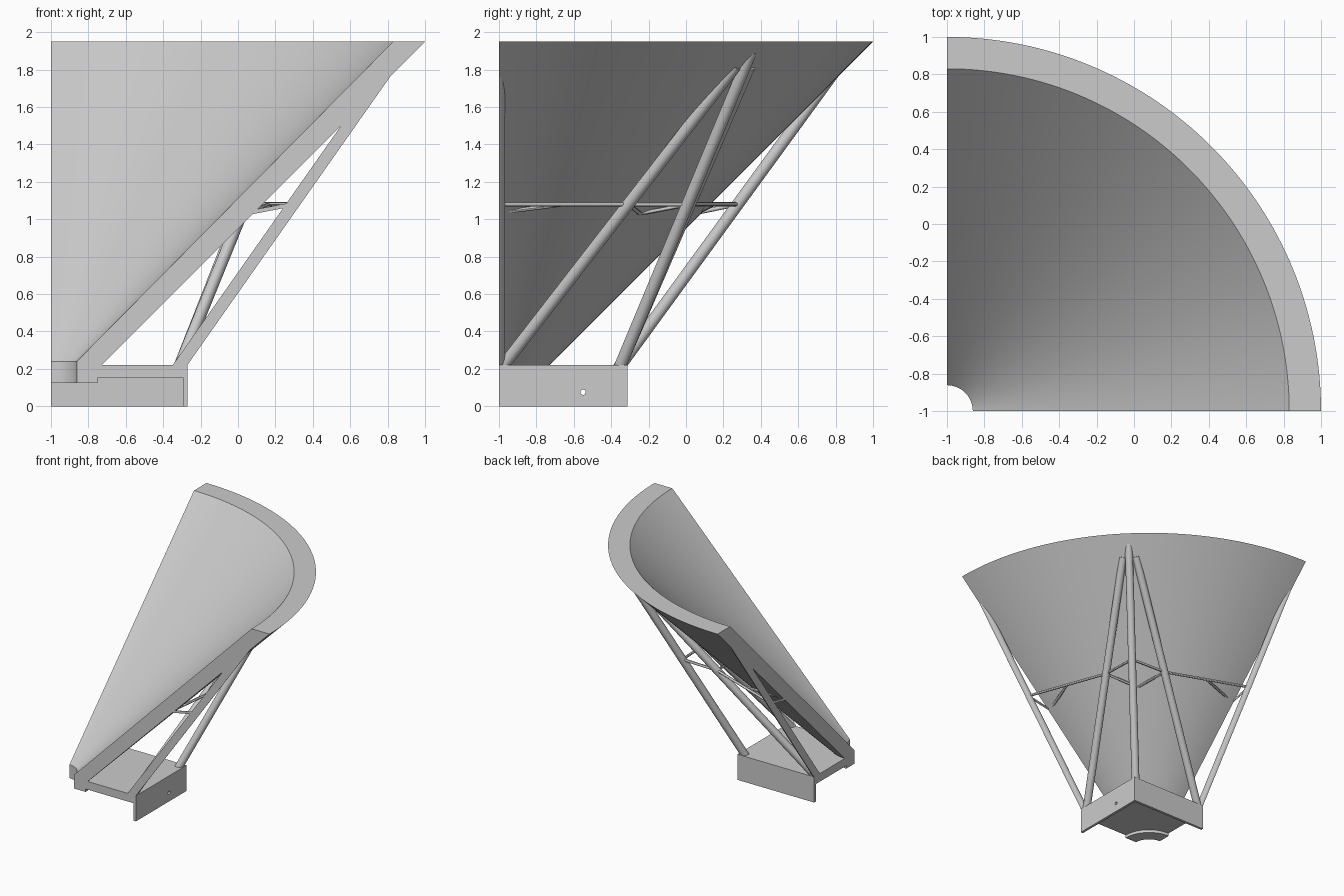
import bpy, bmesh, math
from mathutils import Vector

if "Cube" in bpy.data.objects:
    bpy.data.objects.remove(bpy.data.objects["Cube"], do_unlink=True)

AXIS = Vector((-1, -1, 0))      # funnel axis, at the corner of the quarter section
EDGE_X, EDGE_Y = -0.27, -0.313  # outer faces of the base
PLATE_LOW, PLATE_TOP = 0.15, 0.22
ROD, BRACE = 0.032, 0.011

grey = bpy.data.materials.new("plain grey")
grey.use_nodes = True
grey.diffuse_color = (0.6, 0.6, 0.6, 1)
grey.node_tree.nodes["Principled BSDF"].inputs["Base Color"].default_value = (0.6, 0.6, 0.6, 1)


def finish(bm, name, smooth=True):
    bmesh.ops.recalc_face_normals(bm, faces=bm.faces)
    mesh = bpy.data.meshes.new(name)
    bm.to_mesh(mesh)
    bm.free()
    mesh.materials.append(grey)
    obj = bpy.data.objects.new(name, mesh)
    bpy.context.collection.objects.link(obj)
    if smooth:
        bpy.ops.object.select_all(action='DESELECT')
        obj.select_set(True)
        bpy.context.view_layer.objects.active = obj
        bpy.ops.object.shade_smooth_by_angle(angle=math.radians(30))
    return obj


def trim(bm):
    """Cut the part along the two section planes and close it."""
    for normal in (Vector((-1, 0, 0)), Vector((0, -1, 0))):
        bmesh.ops.bisect_plane(bm, geom=bm.verts[:] + bm.edges[:] + bm.faces[:],
                               plane_co=AXIS, plane_no=normal, clear_outer=True)
        bmesh.ops.holes_fill(bm, edges=[e for e in bm.edges if e.is_boundary])


def rod(name, start, end, radius, sides=24):
    start, end = Vector(start), Vector(end)
    line = end - start
    bm = bmesh.new()
    bmesh.ops.create_cone(bm, cap_ends=True, segments=sides, radius1=radius,
                          radius2=radius, depth=line.length)
    bm.transform(line.to_track_quat('Z', 'Y').to_matrix().to_4x4())
    bmesh.ops.translate(bm, verts=bm.verts, vec=(start + end) / 2)
    trim(bm)
    return finish(bm, name)


def add_prism(bm, outline, low, high):
    face = bm.faces.new([bm.verts.new((x, y, low)) for x, y in outline])
    new = bmesh.ops.extrude_face_region(bm, geom=[face], use_keep_orig=True)
    top = [g for g in new["geom"] if isinstance(g, bmesh.types.BMVert)]
    bmesh.ops.translate(bm, verts=top, vec=(0, 0, high - low))


def rectangle(x1, y1, x2, y2):
    return [(x1, y1), (x2, y1), (x2, y2), (x1, y2)]


# Funnel: thick quarter cone with a straight throat and a collar
profile = [(0.138, 0.125), (0.25, 0.125), (0.25, 0.2), (0.27, 0.22),
           (2, 1.95), (1.83, 1.95), (0.138, 0.24)]
bm = bmesh.new()
section = bm.faces.new([bm.verts.new(AXIS + Vector((r, 0, z))) for r, z in profile])
bmesh.ops.spin(bm, geom=[section] + section.edges[:] + section.verts[:], cent=AXIS,
               axis=(0, 0, 1), angle=math.pi / 2, steps=64, use_duplicate=False)
start_cap = [v for v in bm.verts if abs(v.co.y + 1) < 1e-5]
if not any(all(v in start_cap for v in f.verts) for f in bm.faces):
    bmesh.ops.holes_fill(bm, edges=[e for e in bm.edges if e.is_boundary])
finish(bm, "funnel")

# Base plate, with a round opening for the throat
arc = [(-1 + 0.2 * math.cos(a), -1 + 0.2 * math.sin(a))
       for a in (math.pi / 2 * (1 - i / 16) for i in range(17))]
bm = bmesh.new()
add_prism(bm, arc + [(EDGE_X, -1), (EDGE_X, EDGE_Y), (-1, EDGE_Y)], PLATE_LOW, PLATE_TOP)
finish(bm, "base_plate", smooth=False)

# Skirt walls under the plate
bm = bmesh.new()
add_prism(bm, rectangle(EDGE_X - 0.022, -1, EDGE_X, EDGE_Y), 0, PLATE_LOW)
side_wall = finish(bm, "side_wall", smooth=False)
bm = bmesh.new()
add_prism(bm, rectangle(-1, EDGE_Y - 0.022, EDGE_X - 0.022, EDGE_Y), 0, PLATE_LOW)
finish(bm, "back_wall", smooth=False)

# Small round hole through the side wall
cutter = rod("hole_cutter", (-0.4, -0.55, 0.075), (-0.2, -0.55, 0.075), 0.014)
cutter.hide_render = True
hole = side_wall.modifiers.new("hole", 'BOOLEAN')
hole.object = cutter
hole.operation = 'DIFFERENCE'
hole.solver = 'EXACT'
bpy.context.view_layer.objects.active = side_wall
bpy.ops.object.modifier_apply(modifier="hole")
bpy.data.objects.remove(cutter, do_unlink=True)

# Support rods: base point on the plate, end point buried in the funnel
FOOT_X, FOOT_Y = -0.31, -0.35
supports = {
    "front_rod": ((FOOT_X, -1, PLATE_TOP), (0.787, -1, 1.78)),
    "back_rod": ((-1, FOOT_Y, PLATE_TOP), (-1, 0.787, 1.78)),
    "front_inner_rod": ((FOOT_X, -0.975, PLATE_TOP), (0.34, 0.265, 1.82)),
    "back_inner_rod": ((-0.975, FOOT_Y, PLATE_TOP), (0.265, 0.34, 1.82)),
    "corner_rod": ((FOOT_X, FOOT_Y, PLATE_TOP), (0.35, 0.35, 1.9)),
}


def at_height(name, z):
    a, b = (Vector(p) for p in supports[name])
    return a.lerp(b, (z - a.z) / (b.z - a.z))


for name in supports:
    rod(name, at_height(name, 0.195), supports[name][1], ROD)

# Thin braces: a ring of bars between the rods, tied back to the funnel
RING = 1.08
front, front_in, corner, back_in, back = (
    at_height(n, RING) for n in ("front_rod", "front_inner_rod", "corner_rod",
                                 "back_inner_rod", "back_rod"))
ring = [front, front_in, corner, back_in, back]
for i, (a, b) in enumerate(zip(ring, ring[1:])):
    rod(f"ring_bar_{i + 1}", a, b, BRACE, 12)

front_tie = Vector((0.06, -1, 1.035))
back_tie = Vector((-1, 0.06, 1.035))
middle_tie = Vector((-0.245, -0.245, 1.03))
ties = [(front_tie, front), (front_tie, front.lerp(front_in, 0.5)),
        (back_tie, back), (back_tie, back.lerp(back_in, 0.5)),
        (middle_tie, front_in), (middle_tie, back_in)]
for i, (a, b) in enumerate(ties):
    rod(f"tie_bar_{i + 1}", a, b, BRACE, 12)
